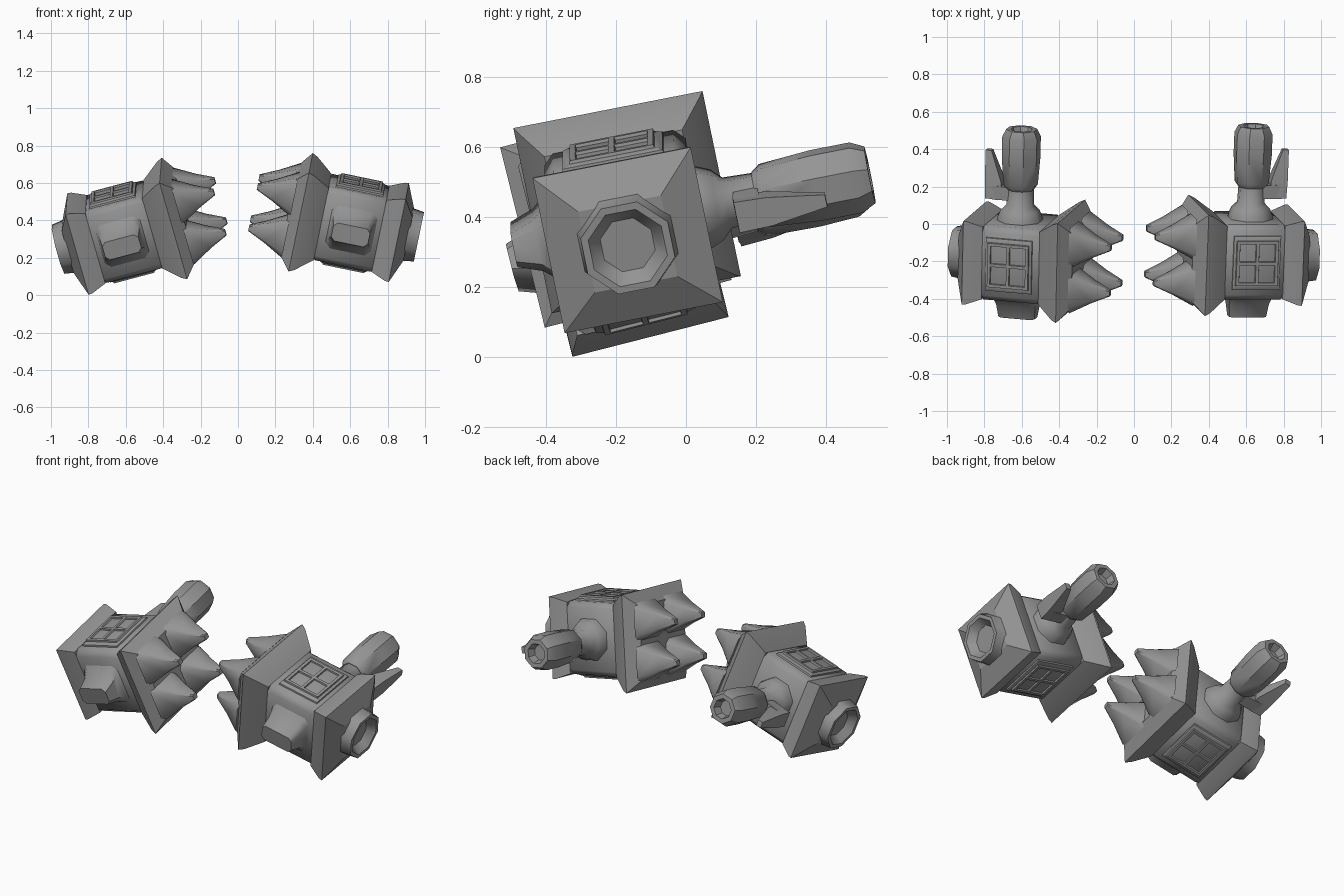
import bpy, bmesh, math
from mathutils import Matrix, Vector

if "Cube" in bpy.data.objects:
    bpy.data.objects.remove(bpy.data.objects["Cube"])

grey = bpy.data.materials.new("dull_grey")
grey.diffuse_color = (0.30, 0.30, 0.30, 1)
grey.use_nodes = True
grey.node_tree.nodes["Principled BSDF"].inputs["Base Color"].default_value = grey.diffuse_color


def square(a, b, c=0.0):
    """Rectangle outline, with cut corners when c > 0."""
    if c == 0:
        return [(a, b), (-a, b), (-a, -b), (a, -b)]
    return [(a, b - c), (a - c, b), (c - a, b), (-a, b - c),
            (-a, c - b), (c - a, -b), (a - c, -b), (a, c - b)]


def circle(r, n=8):
    return [(r * math.cos((i + 0.5) * math.tau / n),
             r * math.sin((i + 0.5) * math.tau / n)) for i in range(n)]


# where a 2D outline at height h lands, for parts growing along each local axis
AXES = {"x": lambda h, p, q: (h, p, q),
        "y": lambda h, p, q: (p, h, q),
        "z": lambda h, p, q: (p, q, h)}


def loft(name, axis, rings, frame, centre=(0, 0, 0), angle=35, bevel=0):
    """Skin a list of (height, outline) rings and cap both ends."""
    bm = bmesh.new()
    c = Vector(centre)
    loops = [[bm.verts.new(c + Vector(AXES[axis](h, p, q))) for p, q in pts]
             for h, pts in rings]
    n = len(loops[0])
    for l0, l1 in zip(loops, loops[1:]):
        for i in range(n):
            j = (i + 1) % n
            bm.faces.new((l0[i], l0[j], l1[j], l1[i]))
    bm.faces.new(loops[0])
    bm.faces.new(loops[-1])
    if bevel:
        bmesh.ops.bevel(bm, geom=bm.edges[:], offset=bevel, segments=2,
                        affect='EDGES', profile=0.5)
    bm.transform(frame)
    bmesh.ops.recalc_face_normals(bm, faces=bm.faces[:])
    me = bpy.data.meshes.new(name)
    bm.to_mesh(me)
    bm.free()
    me.materials.append(grey)
    ob = bpy.data.objects.new(name, me)
    bpy.context.collection.objects.link(ob)
    bpy.ops.object.select_all(action='DESELECT')
    ob.select_set(True)
    bpy.context.view_layer.objects.active = ob
    bpy.ops.object.shade_smooth_by_angle(angle=math.radians(angle))
    return ob


def hammer(side, origin, out, back, up):
    """Local axes: x outward along the head, y along the handle, z up."""
    f = Matrix((out, back, up)).transposed().to_4x4()
    f.translation = origin
    mid = 0.285

    # spiked striking plate
    loft(side + "_spike_plate", "x",
         [(-0.065, square(.205, .205)), (0, square(.275, .275)),
          (0.03, square(.262, .262)), (0.12, square(.20, .20))], f, angle=25)
    for i, y in enumerate((-.125, .125)):
        for j, z in enumerate((-.115, .115)):
            loft(f"{side}_spike_{i}{j}", "x",
                 [(-0.05, square(.112, .108, .03)),
                  (-0.16, square(.056, .054, .015)),
                  (-0.255, square(.016, .016, .005))], f, (0, y, z), 40)

    # head block with softened long edges
    s = .205
    loft(side + "_head", "x",
         [(0.09, square(.18, .18, .03)), (0.125, square(s, s, .03)),
          (0.43, square(s, s, .03)), (0.46, square(.18, .18, .03))], f, angle=50)

    # top and bottom panels, each with four sunken panes
    for tag, d in (("top", 1), ("bottom", -1)):
        loft(f"{side}_{tag}_panel", "z",
             [(d * .19, square(.13, .15)), (d * .214, square(.128, .145)),
              (d * .222, square(.115, .125))], f, (mid, 0, 0))
        for i in (-1, 0, 1):
            loft(f"{side}_{tag}_cross_bar_{i + 1}", "z",
                 [(d * .215, square(.012, .125)), (d * .231, square(.008, .12))],
                 f, (mid + i * .105, 0, 0))
            loft(f"{side}_{tag}_long_bar_{i + 1}", "z",
                 [(d * .215, square(.113, .012)), (d * .231, square(.109, .008))],
                 f, (mid, i * .113, 0))

    # front stud
    loft(side + "_front_stud", "y",
         [(-.19, square(.13, .13, .03)), (-.225, square(.115, .105, .03)),
          (-.26, square(.108, .075, .025)), (-.33, square(.10, .05, .02))],
         f, (mid, 0, 0), 45)

    # outer flange and hollow octagonal cup
    loft(side + "_outer_flange", "x",
         [(.435, square(.20, .20)), (.515, square(.228, .228)),
          (.535, square(.23, .23)), (.59, square(.12, .12))], f, angle=25)
    loft(side + "_cup", "x",
         [(.52, circle(.17)), (.575, circle(.148)), (.645, circle(.137)),
          (.645, circle(.115)), (.60, circle(.08))], f, angle=50)

    # handle: flared collar, neck, then hollow-ended grip
    loft(side + "_handle_collar", "y",
         [(.18, circle(.13)), (.225, circle(.12)), (.26, circle(.105)),
          (.29, circle(.075)), (.41, circle(.07))], f, (mid, 0, 0), 50)
    loft(side + "_handle_grip", "y",
         [(.375, circle(.075)), (.40, circle(.093)), (.55, circle(.104)),
          (.665, circle(.104)), (.705, circle(.084)), (.705, circle(.058)),
          (.66, circle(.045))], f, (mid, 0, 0), 40)

    # spur beside the grip: arm plus a tapered blade
    loft(side + "_spur_arm", "x",
         [(.04, square(.035, .05)), (.13, square(.038, .045)),
          (.18, square(.035, .04))], f, (mid, .35, -.01))
    blade = [(.315, .10, .185, .045), (.41, .10, .19, .042), (.575, .163, .195, .018)]
    loft(side + "_spur_blade", "y",
         [(y, [(x1, z), (x0, z), (x0, -z), (x1, -z)]) for y, x0, x1, z in blade],
         f, (mid, 0, -.01))


hammer("right", (.335, -.168, .443), (.98, .003, -.203), (.037, .981, .192), (.199, -.199, .96))
hammer("left", (-.34, -.2, .41), (-.963, .085, -.255), (.02, .969, .247), (-.268, -.232, .935))
